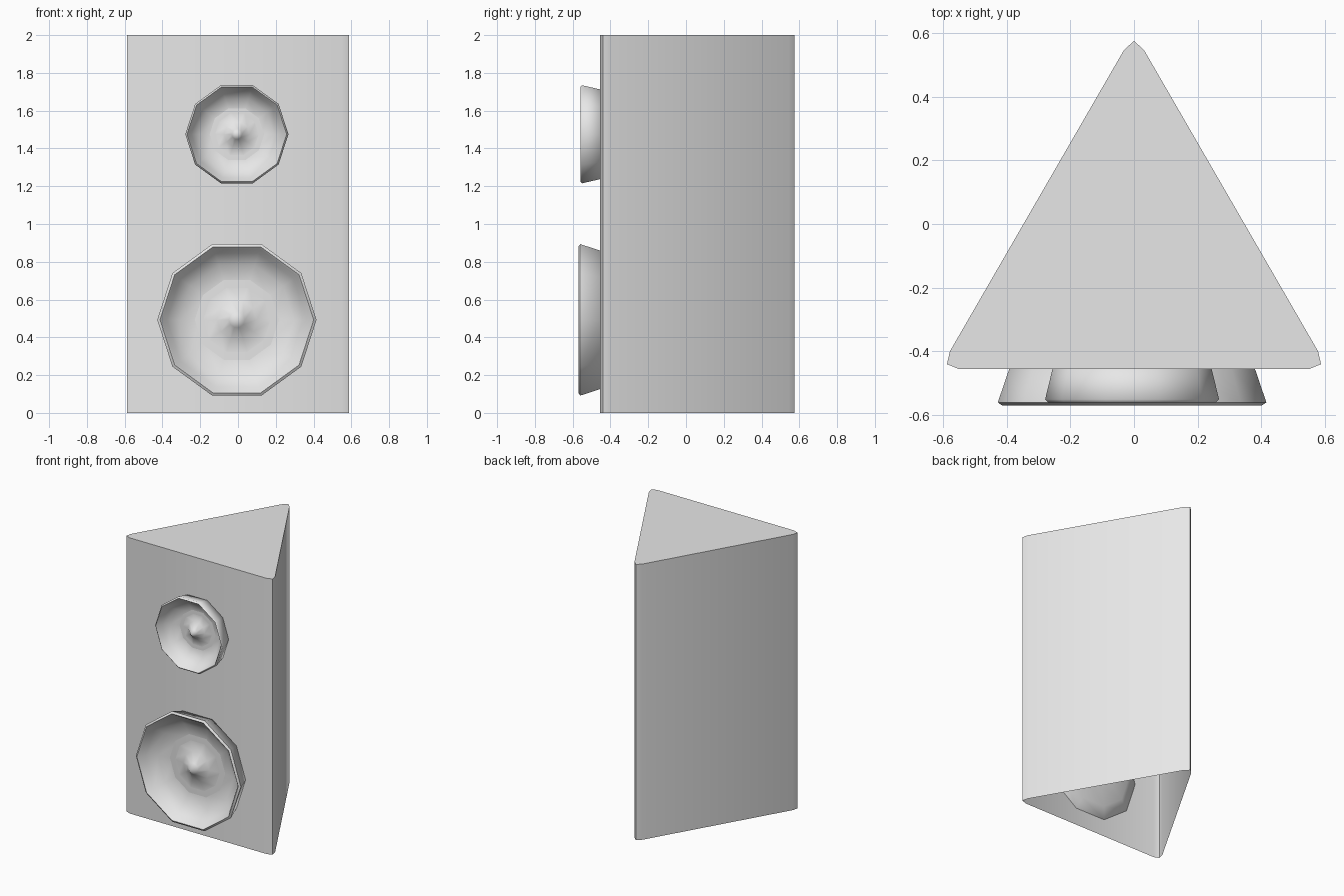
import bpy
import bmesh
from math import cos, sin, pi, radians

cube = bpy.data.objects.get("Cube")
if cube:
    bpy.data.objects.remove(cube, do_unlink=True)

grey = bpy.data.materials.new("plain_grey")
grey.use_nodes = True
grey.diffuse_color = (0.8, 0.8, 0.8, 1)
grey.node_tree.nodes["Principled BSDF"].inputs["Base Color"].default_value = (0.8, 0.8, 0.8, 1)


def finish(bm, name, angle):
    mesh = bpy.data.meshes.new(name)
    bm.to_mesh(mesh)
    bm.free()
    mesh.materials.append(grey)
    obj = bpy.data.objects.new(name, mesh)
    bpy.context.collection.objects.link(obj)
    bpy.ops.object.select_all(action="DESELECT")
    obj.select_set(True)
    bpy.context.view_layer.objects.active = obj
    bpy.ops.object.shade_smooth_by_angle(angle=radians(angle))
    return obj


# Cabinet: triangular shell with softened corners, capped on top, open below
def make_cabinet(height):
    half = [(0.55, -0.455), (0.587, -0.44), (0.578, -0.40), (0.032, 0.545)]
    outline = half + [(0, 0.575)] + [(-x, y) for x, y in reversed(half)]
    bm = bmesh.new()
    low = [bm.verts.new((x, y, 0)) for x, y in outline]
    high = [bm.verts.new((x, y, height)) for x, y in outline]
    for i in range(len(outline)):
        j = (i + 1) % len(outline)
        bm.faces.new((low[i], low[j], high[j], high[i]))
    bm.faces.new(high)
    return finish(bm, "cabinet", 30)


# Driver: ten-sided bowl set into the front panel, with a pointed centre
PROFILE = [  # radius share, distance in front of the panel
    (0, 0.09), (0.10, 0.055), (0.25, 0.015), (0.48, -0.005), (0.72, 0.02),
    (0.88, 0.065), (0.94, 0.105), (0.965, 0.115), (1, 0.105),
    (0.915, 0), (0.72, -0.03), (0.4, -0.045), (0, -0.045),
]


def make_driver(name, radius, z, depth):
    sides = 10
    bm = bmesh.new()
    rings = []
    for share, out in PROFILE:
        y = -0.455 - out * depth
        count = sides if share else 1
        rings.append([
            bm.verts.new((-0.006 + radius * share * cos(2 * pi * k / sides), y,
                          z + radius * share * sin(2 * pi * k / sides)))
            for k in range(count)])
    for a, b in zip(rings, rings[1:]):
        for k in range(sides):
            n = (k + 1) % sides
            if len(a) == 1:
                bm.faces.new((a[0], b[k], b[n]))
            elif len(b) == 1:
                bm.faces.new((a[k], b[0], a[n]))
            else:
                bm.faces.new((a[k], b[k], b[n], a[n]))
    bmesh.ops.recalc_face_normals(bm, faces=bm.faces)
    return finish(bm, name, 60)


make_cabinet(2)
make_driver("lower_driver", 0.4215, 0.4925, 1)
make_driver("upper_driver", 0.273, 1.475, 0.91)
